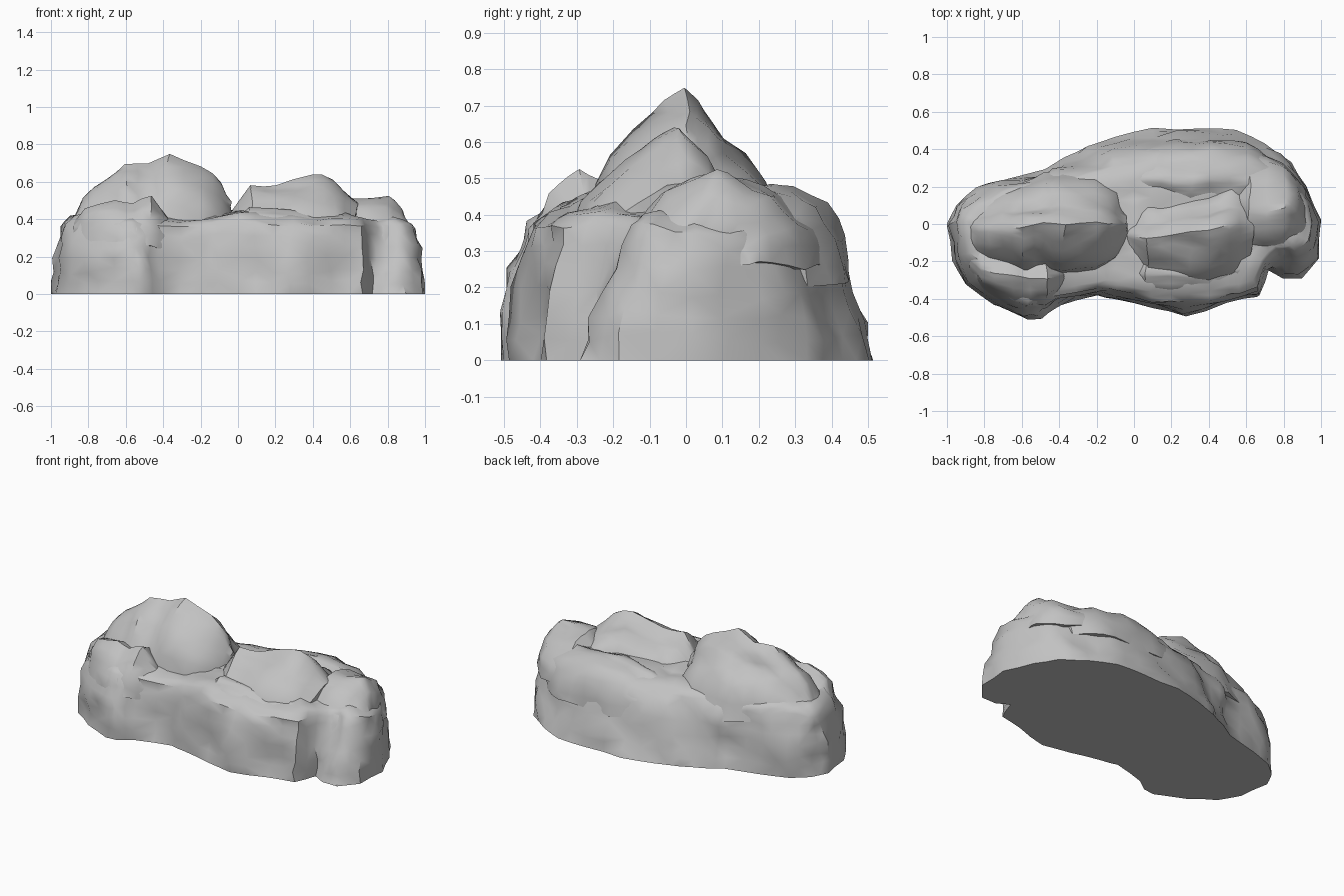
import bpy
import bmesh
from math import radians
from mathutils import Vector, noise

cube = bpy.data.objects.get("Cube")
if cube:
    bpy.data.objects.remove(cube)

stone = bpy.data.materials.new("grey_stone")
stone.use_nodes = True
grey = (0.54, 0.54, 0.54, 1)
stone.diffuse_color = grey
stone.node_tree.nodes["Principled BSDF"].inputs["Base Color"].default_value = grey


def loft(name, rings, rough, seed):
    """Skin the rings, refine once, roughen into facets and shade."""
    bm = bmesh.new()
    loops = [[bm.verts.new(p) for p in ring] for ring in rings]
    count = len(loops[0])
    for a, b in zip(loops, loops[1:]):
        for i in range(count):
            j = (i + 1) % count
            bm.faces.new((a[i], a[j], b[j], b[i]))
    bm.faces.new(loops[0][::-1])
    bm.faces.new(loops[-1])
    bmesh.ops.subdivide_edges(bm, edges=bm.edges[:], cuts=1, use_grid_fill=True)
    for v in bm.verts:
        shift = noise.noise_vector(v.co * 5 + Vector((seed, seed, seed)))
        shift += 0.7 * noise.noise_vector(v.co * 12 + Vector((0, seed, 0)))
        if v.co.z < 0.001:
            shift *= 0.3
            shift.z = 0
        v.co += shift * rough
    bmesh.ops.recalc_face_normals(bm, faces=bm.faces[:])
    bmesh.ops.triangulate(bm, faces=bm.faces[:])
    mesh = bpy.data.meshes.new(name)
    bm.to_mesh(mesh)
    bm.free()
    mesh.materials.append(stone)
    obj = bpy.data.objects.new(name, mesh)
    bpy.context.collection.objects.link(obj)
    bpy.ops.object.select_all(action="DESELECT")
    obj.select_set(True)
    bpy.context.view_layer.objects.active = obj
    bpy.ops.object.shade_smooth_by_angle(angle=radians(42))


# Main mass: ground outline pulled in towards a central spine as it rises
outline = [
    (-1, 0), (-.95, .1), (-.86, .18), (-.7, .24), (-.48, .29), (-.38, .35),
    (-.25, .41), (-.1, .47), (.1, .51), (.36, .51), (.55, .5), (.7, .43),
    (.84, .33), (.92, .2), (1, .02), (.99, -.18), (.9, -.29), (.8, -.29),
    (.72, -.25), (.67, -.38), (.5, -.42), (.28, -.49), (.1, -.45),
    (-.1, -.4), (-.2, -.38), (-.42, -.44), (-.5, -.5), (-.57, -.51),
    (-.75, -.43), (-.9, -.32), (-.97, -.2)]
levels = [(1, 0), (.98, .12), (.95, .26), (.88, .37), (.78, .41), (.5, .43), (.2, .44)]


def level_ring(t, z):
    ring = []
    for x, y in outline:
        spine = max(-.5, min(.5, x))
        # The back wall and the front of the left end lean inwards
        lean = .45 * z if y > .25 else 1.1 * z if x > .75 and y < 0 else 0
        ring.append((spine + (x - spine) * t, y * t * (1 - lean), z))
    return ring


loft("main_rock", [level_ring(t, z) for t, z in levels], .03, 2)

# Ridges: each crest station is x, y, height, front width, back width
rounded = [(-1, 0), (-.85, .4), (-.5, .78), (-.2, .93), (0, 1),
           (.25, .93), (.6, .78), (.88, .45), (1, 0)]
peaked = [(-1, 0), (-.85, .42), (-.5, .74), (-.2, .92), (0, 1),
          (.22, .84), (.38, .68), (.75, .47), (1, 0)]


def ridge(name, section, stations, base, rough, seed):
    rings = []
    for x, y, top, front, back in stations:
        rings.append([(x, y + a * (front if a < 0 else back), base + h * (top - base))
                      for a, h in section])
    loft(name, rings, rough, seed)


ridge("tall_ridge", peaked, [
    (-.92, 0, .36, .1, .08), (-.82, -.02, .5, .2, .16), (-.7, 0, .62, .25, .2),
    (-.6, -.02, .7, .27, .24), (-.48, 0, .69, .28, .27), (-.38, 0, .75, .29, .29),
    (-.2, 0, .68, .27, .28), (-.1, 0, .6, .2, .22), (-.03, .02, .48, .1, .1)],
    .3, .022, 5)

ridge("front_right_shoulder", rounded, [
    (-.88, -.2, .38, .08, .1), (-.82, -.24, .45, .12, .2), (-.65, -.28, .5, .17, .2),
    (-.56, -.29, .49, .18, .2), (-.47, -.28, .52, .17, .2), (-.38, -.27, .4, .1, .1)],
    .25, .02, 9)

ridge("left_ridge", peaked, [
    (-.06, -.05, .42, .15, .1), (.07, -.06, .58, .26, .2), (.2, -.05, .57, .28, .22),
    (.4, -.03, .64, .3, .22), (.52, 0, .61, .3, .25), (.64, 0, .49, .25, .25)],
    .3, .022, 14)

ridge("front_ledge", rounded, [
    (-.04, -.25, .38, .1, .1), (.06, -.26, .47, .14, .2), (.3, -.28, .45, .15, .2),
    (.55, -.25, .43, .13, .2), (.65, -.23, .37, .1, .15)],
    .25, .02, 21)

ridge("end_boulder", rounded, [
    (.54, .1, .42, .25, .25), (.62, .08, .51, .28, .32), (.8, .08, .52, .26, .24),
    (.87, .06, .47, .2, .18), (.91, .03, .38, .12, .14)],
    .25, .02, 27)

ridge("back_ledge", rounded, [
    (-.08, .22, .36, .12, .14), (.08, .24, .45, .2, .17), (.22, .24, .48, .25, .2),
    (.42, .24, .48, .25, .22), (.6, .22, .47, .22, .21), (.76, .18, .42, .15, .16)],
    .22, .025, 33)
